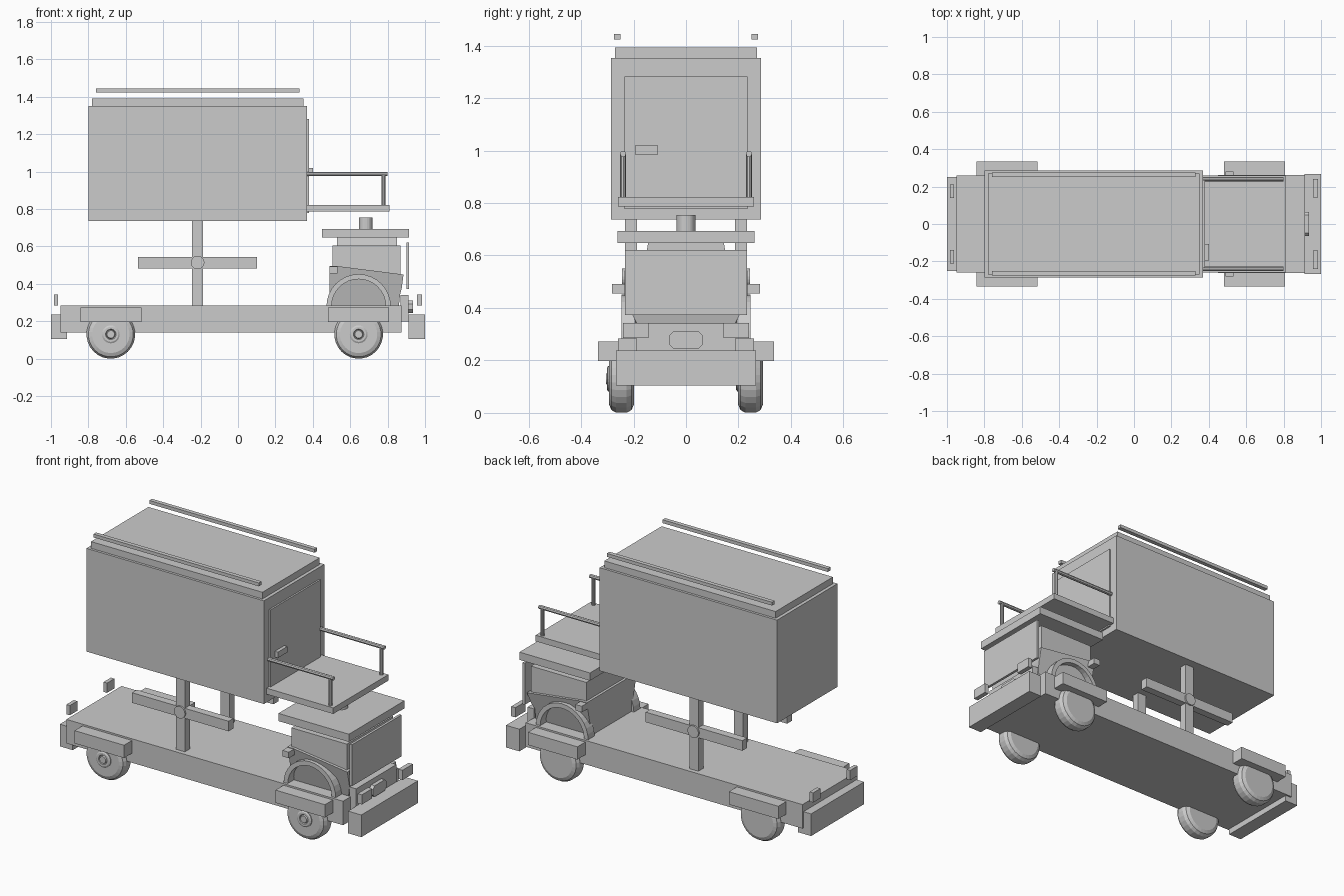
import bpy, bmesh, math
from mathutils import Vector

if "Cube" in bpy.data.objects:
    bpy.data.objects.remove(bpy.data.objects["Cube"])


def finish(name, bm):
    bmesh.ops.recalc_face_normals(bm, faces=bm.faces)
    me = bpy.data.meshes.new(name)
    bm.to_mesh(me)
    bm.free()
    ob = bpy.data.objects.new(name, me)
    bpy.context.collection.objects.link(ob)
    return ob


def box(name, x0, x1, y0, y1, z0, z1):
    bm = bmesh.new()
    bmesh.ops.create_cube(bm, size=1)
    for v in bm.verts:
        v.co = ((x0 + x1) / 2 + v.co.x * (x1 - x0),
                (y0 + y1) / 2 + v.co.y * (y1 - y0),
                (z0 + z1) / 2 + v.co.z * (z1 - z0))
    return finish(name, bm)


def prism(name, pts, axis, a, b, width=None):
    """Extrude a 2D profile along 'x' or 'y' from a to b."""
    bm = bmesh.new()
    put = (lambda p, t: (p[0], t, p[1])) if axis == 'y' else (lambda p, t: (t, p[0], p[1]))
    lo = [bm.verts.new(put(p, a)) for p in pts]
    hi = [bm.verts.new(put(p, b)) for p in pts]
    bm.faces.new(lo)
    bm.faces.new(hi)
    n = len(pts)
    for i in range(n):
        j = (i + 1) % n
        bm.faces.new((lo[i], lo[j], hi[j], hi[i]))
    if width:  # half width as a function of height
        for v in bm.verts:
            v.co.y = math.copysign(width(v.co.z), v.co.y)
    return finish(name, bm)


def lathe(name, profile, centre, axis, n):
    """Turn (radius, offset) pairs around an axis through centre."""
    bm = bmesh.new()
    axis = Vector(axis)
    u = axis.orthogonal().normalized()
    w = axis.cross(u)
    rings = []
    for r, t in profile:
        rings.append([bm.verts.new(Vector(centre) + axis * t + r * (
            u * math.cos(2 * math.pi * i / n) + w * math.sin(2 * math.pi * i / n)))
            for i in range(n)])
    bm.faces.new(rings[0])
    bm.faces.new(rings[-1])
    for p, q in zip(rings, rings[1:]):
        for i in range(n):
            j = (i + 1) % n
            bm.faces.new((p[i], p[j], q[j], q[i]))
    return finish(name, bm)


def sided(make, name, y0, y1):
    """Build a part on both sides of the vehicle."""
    make(name + "_right", -y1, -y0)
    make(name + "_left", y0, y1)


# Chassis and bumpers
box("chassis", -0.95, 0.875, -0.26, 0.26, 0.14, 0.283)
box("front_bumper", 0.912, 1.0, -0.267, 0.267, 0.105, 0.237)
box("rear_bumper", -1.0, -0.915, -0.25, 0.25, 0.105, 0.237)
box("nose_beam", 0.87, 0.912, -0.19, 0.19, 0.20, 0.34)
sided(lambda n, a, b: box(n, 0.957, 0.985, a, b, 0.285, 0.343), "headlight", 0.143, 0.24)
sided(lambda n, a, b: box(n, -0.985, -0.962, a, b, 0.285, 0.343), "tail_light", 0.14, 0.21)

# Chamfered badge plate on the nose
prism("nose_plate", [(-0.065, 0.262), (-0.048, 0.245), (0.048, 0.245), (0.065, 0.262),
                     (0.065, 0.293), (0.048, 0.31), (-0.048, 0.31), (-0.065, 0.293)],
      'x', 0.905, 0.935)

# Wheels with ringed hubs, and mudguard boxes
tyre = [(0.03, -0.047), (0.1, -0.047), (0.12, -0.038), (0.13, -0.02),
        (0.13, 0.02), (0.12, 0.038), (0.1, 0.047), (0.03, 0.047)]
hub = [(0.048, 0.0), (0.048, 0.051), (0.04, 0.056), (0.028, 0.056),
       (0.024, 0.05), (0.02, 0.058), (0.01, 0.058)]
for end, x in (("rear", -0.68), ("front", 0.645)):
    for side, y in (("right", -0.246), ("left", 0.246)):
        lathe(f"{end}_{side}_wheel", tyre, (x, y, 0.13), (0, 1, 0), 28)
        lathe(f"{end}_{side}_hub", hub, (x, y, 0.13), (0, -1, 0), 24)
    sided(lambda n, a, b: box(n, x - 0.163, x + 0.163, a, b, 0.197, 0.273),
          end + "_mudguard", 0.24, 0.335)

# Lift: post, cross arm and pivot on each side
sided(lambda n, a, b: box(n, -0.245, -0.187, a, b, 0.28, 0.745), "lift_post", 0.187, 0.233)
sided(lambda n, a, b: box(n, -0.535, 0.102, a, b, 0.483, 0.543), "lift_arm", 0.188, 0.234)
sided(lambda n, a, b: lathe(n, [(0.036, a), (0.036, b)], (-0.216, 0, 0.514), (0, 1, 0), 20),
      "lift_pivot", 0.185, 0.243)

# Cargo body, roof, roof rails, door
box("cargo_body", -0.8, 0.37, -0.285, 0.285, 0.737, 1.352)
box("cargo_roof", -0.78, 0.35, -0.27, 0.27, 1.352, 1.392)
sided(lambda n, a, b: box(n, -0.76, 0.33, a, b, 1.424, 1.444), "roof_rail", 0.25, 0.275)
box("cargo_door", 0.36, 0.38, -0.235, 0.235, 0.778, 1.282)
box("door_handle", 0.375, 0.4, -0.195, -0.107, 0.985, 1.02)

# Loading platform with handrails
box("loading_platform", 0.37, 0.81, -0.26, 0.26, 0.786, 0.822)
sided(lambda n, a, b: lathe(n, [(0.0115, 0.37), (0.0115, 0.8)], (0, (a + b) / 2, 0.987),
                            (1, 0, 0), 8), "handrail", 0.228, 0.252)
sided(lambda n, a, b: lathe(n, [(0.011, 0.81), (0.011, 0.985)], (0.777, (a + b) / 2, 0),
                            (0, 0, 1), 10), "handrail_post", 0.228, 0.252)

# Cab: lower body narrowing downwards, window block, roof, windscreen, beacon
prism("cab_body", [(0.49, 0.28), (0.86, 0.28), (0.866, 0.34), (0.875, 0.375), (0.885, 0.45),
                   (0.53, 0.495), (0.49, 0.495)], 'y', -1, 1,
      lambda z: 0.187 if z < 0.35 else 0.205 if z < 0.4 else 0.235)
box("cab_window_block", 0.505, 0.87, -0.218, 0.218, 0.44, 0.606)
prism("cab_roof_mount", [(-0.153, 0.6), (0.153, 0.6), (0.143, 0.655), (-0.143, 0.655)],
      'x', 0.53, 0.85)
box("cab_roof", 0.45, 0.915, -0.262, 0.262, 0.648, 0.694)
box("windscreen", 0.9, 0.915, -0.233, 0.233, 0.373, 0.62)
lathe("beacon", [(0.036, 0.69), (0.036, 0.755)], (0.683, 0, 0), (0, 0, 1), 20)
sided(lambda n, a, b: box(n, 0.49, 0.532, a, b, 0.456, 0.492), "side_mirror", 0.225, 0.282)

# Half-ring arches over the front wheels
angles = [math.pi * i / 16 for i in range(17)]
arch = [(0.645 + r * math.cos(t), 0.28 + r * math.sin(t))
        for r, seq in ((0.172, angles), (0.145, angles[::-1])) for t in seq]
sided(lambda n, a, b: prism(n, arch, 'y', a, b), "wheel_arch", 0.185, 0.246)
